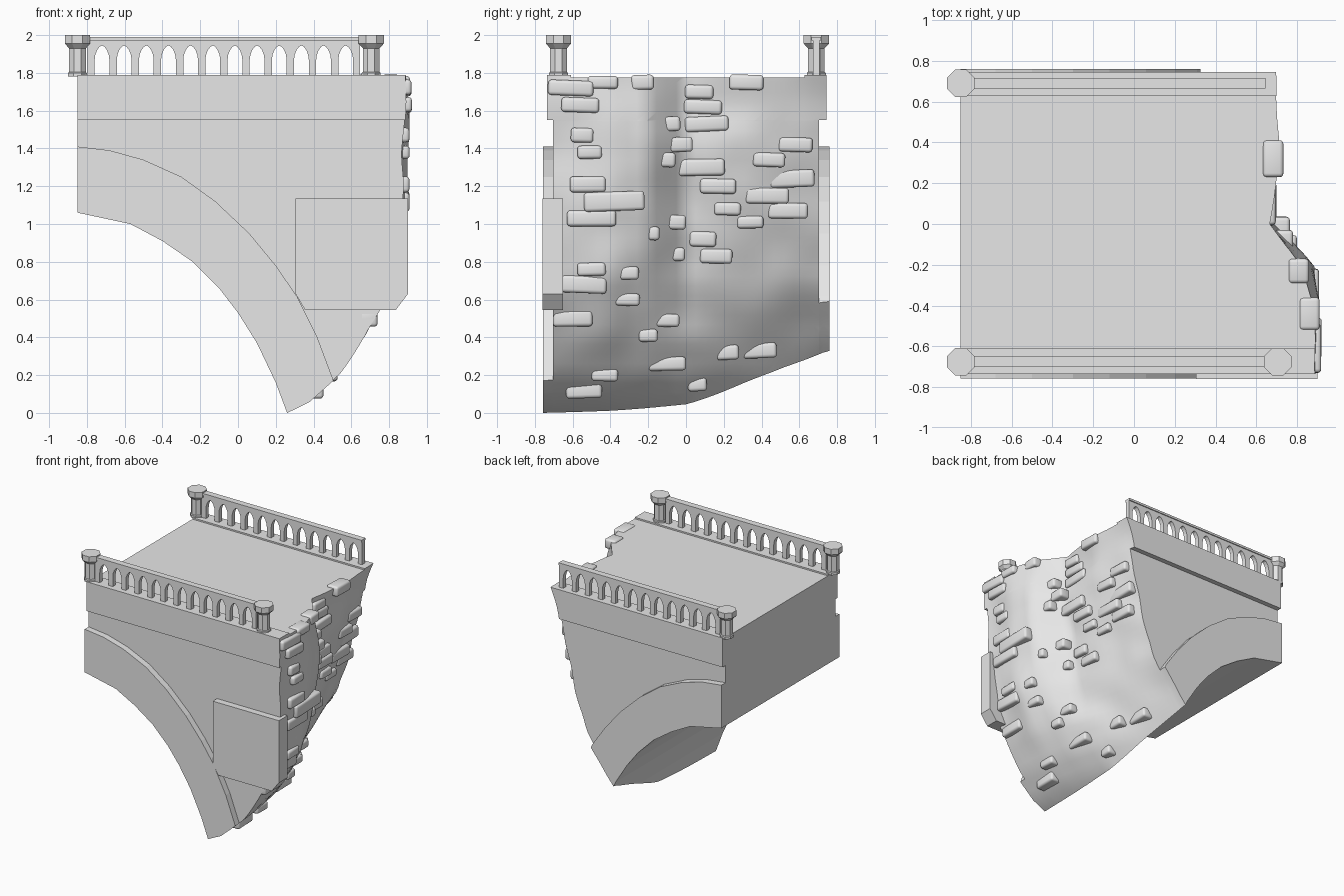
import bpy, bmesh, math, random
from mathutils import Matrix, Vector, noise

random.seed(4)
if "Cube" in bpy.data.objects:
    bpy.data.objects.remove(bpy.data.objects["Cube"])

stone = bpy.data.materials.new("grey_stone")
stone.use_nodes = True
stone.diffuse_color = (0.8, 0.8, 0.8, 1)
stone.node_tree.nodes["Principled BSDF"].inputs["Base Color"].default_value = (0.8, 0.8, 0.8, 1)


def finish(name, bm, smooth=False):
    bmesh.ops.recalc_face_normals(bm, faces=bm.faces[:])
    for f in bm.faces:
        f.smooth = smooth
    mesh = bpy.data.meshes.new(name)
    bm.to_mesh(mesh)
    bm.free()
    mesh.materials.append(stone)
    obj = bpy.data.objects.new(name, mesh)
    bpy.context.collection.objects.link(obj)
    return obj


def prism(name, outline, y0, y1):
    """Solid made by sweeping an x-z outline from y0 to y1."""
    bm = bmesh.new()
    face = bm.faces.new([bm.verts.new((x, y0, z)) for x, z in outline])
    out = bmesh.ops.extrude_face_region(bm, geom=[face])
    moved = [v for v in out["geom"] if isinstance(v, bmesh.types.BMVert)]
    bmesh.ops.translate(bm, verts=moved, vec=(0, y1 - y0, 0))
    return finish(name, bm)


def box(name, x0, x1, y0, y1, z0, z1):
    return prism(name, [(x0, z0), (x1, z0), (x1, z1), (x0, z1)], y0, y1)


# Broken end: depth x over a coarse net of y columns and z rows
COLS = [-.76, -.4, -.2, 0, .35, .76]
ROWS = [-.2, .04, .2, .4, .7, 1.1, 1.45, 1.85]
DEPTH = [
    [-.24, -.2, -.15, -.1, -.15, -.3],
    [.36, .32, .28, .24, .08, -.13],
    [.54, .5, .46, .4, .22, 0],
    [.68, .66, .6, .5, .35, .18],
    [.83, .82, .74, .58, .5, .39],
    [.87, .88, .84, .64, .62, .53],
    [.88, .9, .89, .68, .68, .59],
    [.89, .89, .8, .66, .72, .71],
]


def locate(keys, value):
    value = min(max(value, keys[0]), keys[-1])
    i = max(k for k in range(len(keys) - 1) if keys[k] <= value)
    return i, (value - keys[i]) / (keys[i + 1] - keys[i])


def break_x(y, z):
    i, s = locate(COLS, y)
    j, t = locate(ROWS, z)
    low = DEPTH[j][i] * (1 - s) + DEPTH[j][i + 1] * s
    high = DEPTH[j + 1][i] * (1 - s) + DEPTH[j + 1][i + 1] * s
    rough = 0.025 * min(1, max(0, z / 0.4)) * noise.noise(Vector((y * 4, z * 4, 0)))
    return low * (1 - t) + high * t + rough


# Cutter that leaves the ragged end
NY, NZ = 32, 40
bm = bmesh.new()
net = []
for j in range(NZ + 1):
    z = -.2 + 2.05 * j / NZ
    ys = [-.83 + 1.66 * i / NY for i in range(NY + 1)]
    net.append([bm.verts.new((break_x(y, z), y, z)) for y in ys])
for j in range(NZ):
    for i in range(NY):
        bm.faces.new((net[j][i], net[j][i + 1], net[j + 1][i + 1], net[j + 1][i]))
out = bmesh.ops.extrude_face_region(bm, geom=bm.faces[:])
for v in out["geom"]:
    if isinstance(v, bmesh.types.BMVert):
        v.co.x = 1.5
cutter = finish("break_cutter", bm, True)
cutter.hide_render = True


def break_off(obj):
    mod = obj.modifiers.new("Break", 'BOOLEAN')
    mod.operation = 'DIFFERENCE'
    mod.solver = 'EXACT'
    mod.object = cutter
    bpy.context.view_layer.objects.active = obj
    bpy.ops.object.modifier_apply(modifier=mod.name)


# Half arch body and its raised rings
LEFT, FAR = -.85, 1.1
inner = [(LEFT, 1.06), (-.57, 1), (-.4, .91), (-.24, .8), (-.1, .66),
         (0, .53), (.1, .37), (.2, .16), (.26, 0), (.3, -.1)]
outer = [(LEFT, 1.41), (-.68, 1.39), (-.5, 1.34), (-.3, 1.25), (-.12, 1.12),
         (.06, .95), (.2, .78), (.31, .62), (.42, .4), (.51, .16), (.6, -.1)]
parts = [
    prism("bridge_body", inner + [(FAR, -.1), (FAR, 1.55), (LEFT, 1.55)], -.705, .705),
    prism("front_arch_ring", inner + outer[::-1], -.757, -.705),
    prism("back_arch_ring", inner + outer[::-1], .705, .76),
    box("deck_beam", LEFT, FAR, -.735, .745, 1.55, 1.776),
    box("front_curb", LEFT, FAR, -.735, -.61, 1.776, 1.788),
    box("back_curb", LEFT, FAR, .628, .745, 1.776, 1.788),
]
for part in parts:
    break_off(part)
bpy.data.objects.remove(cutter)

# Square pier block on the front wall
prism("front_pier_block", [(.305, 1.135), (.305, .63), (.355, .545), (.835, .545),
                           (.9, .63), (.9, 1.135)], -.76, -.65)


# Railings: one comb outline with pointed arches
def railing(name, y, bays=12, pitch=.1173, half=.039, base=1.786, spring=1.87, apex=1.945):
    x0, x1 = -.8, .645
    outline = [(x1, base), (x1, 1.975), (x0, 1.975), (x0, base)]
    for b in range(bays):
        c = -.72 + pitch * b
        side = [(-half, base), (-half, spring)]
        for k in (1, 2, 3):
            a = k / 4 * math.pi / 2
            side.append((-half * math.cos(a) ** 1.2, spring + (apex - spring) * math.sin(a) ** 1.1))
        arch = side + [(0, apex)] + [(-px, pz) for px, pz in side[::-1]]
        outline += [(c + px, pz) for px, pz in arch]
    prism(name, outline, y - .018, y + .018)
    box(name + "_cap", x0, x1, y - .026, y + .026, 1.972, 1.99)


railing("front_railing", -.675)
railing("back_railing", .69)


# Eight-sided posts with flared caps
def post(name, x, y):
    bm = bmesh.new()
    rings = []
    for r, z in [(.05, 1.78), (.05, 1.8), (.044, 1.805), (.044, 1.93),
                 (.067, 1.955), (.067, 2)]:
        r /= math.cos(math.pi / 8)
        angles = [(k + .5) * math.pi / 4 for k in range(8)]
        rings.append([bm.verts.new((x + r * math.cos(a), y + r * math.sin(a), z)) for a in angles])
    for a, b in zip(rings, rings[1:]):
        for k in range(8):
            n = (k + 1) % 8
            bm.faces.new((a[k], a[n], b[n], b[k]))
    bm.faces.new(rings[0])
    bm.faces.new(rings[-1])
    finish(name, bm)


post("front_left_post", LEFT, -.675)
post("front_right_post", .705, -.675)
post("back_post", LEFT, .69)

# Loose stones poking out of the broken end: y, z, width
STONES = [
    (-.61, 1.72, .24), (-.56, 1.63, .2), (-.44, 1.75, .16), (-.23, 1.75, .12), (.32, 1.75, .18),
    (.07, 1.7, .15), (.09, 1.62, .2), (.11, 1.53, .23), (-.08, 1.53, .1), (-.55, 1.47, .12),
    (-.51, 1.38, .13), (-.05, 1.42, .17), (-.1, 1.34, .09), (.08, 1.3, .25), (.58, 1.42, .18),
    (.44, 1.34, .17), (.56, 1.24, .24), (.17, 1.2, .19), (-.52, 1.21, .19), (-.38, 1.12, .32),
    (.43, 1.15, .23), (.54, 1.07, .21), (.22, 1.08, .14), (-.06, 1.01, .12), (.34, 1.01, .14),
    (-.5, 1.03, .26), (-.17, .95, .06), (.09, .92, .14), (-.04, .84, .07), (.16, .83, .17),
    (-.5, .76, .15), (-.3, .74, .1), (-.54, .68, .24), (-.31, .6, .13), (-.6, .5, .21),
    (-.1, .49, .13), (-.2, .41, .1), (-.1, .26, .2), (.22, .32, .12), (.39, .33, .18),
    (-.43, .2, .14), (-.54, .12, .19), (.06, .15, .1),
]
bm = bmesh.new()
for y, z, width in STONES:
    height = .07 + .14 * max(0, width - .15) + random.uniform(-.005, .01)
    place = Matrix.Translation((break_x(y, z) - .025, y, z))
    tilt = Matrix.Rotation(random.uniform(-.05, .05), 4, 'X')
    size = Matrix.Diagonal((.1, width, height, 1))
    bmesh.ops.create_cube(bm, size=1, matrix=place @ tilt @ size)
bmesh.ops.bevel(bm, geom=bm.edges[:], offset=.018, segments=3, profile=.5, affect='EDGES')
finish("loose_stones", bm, True)
